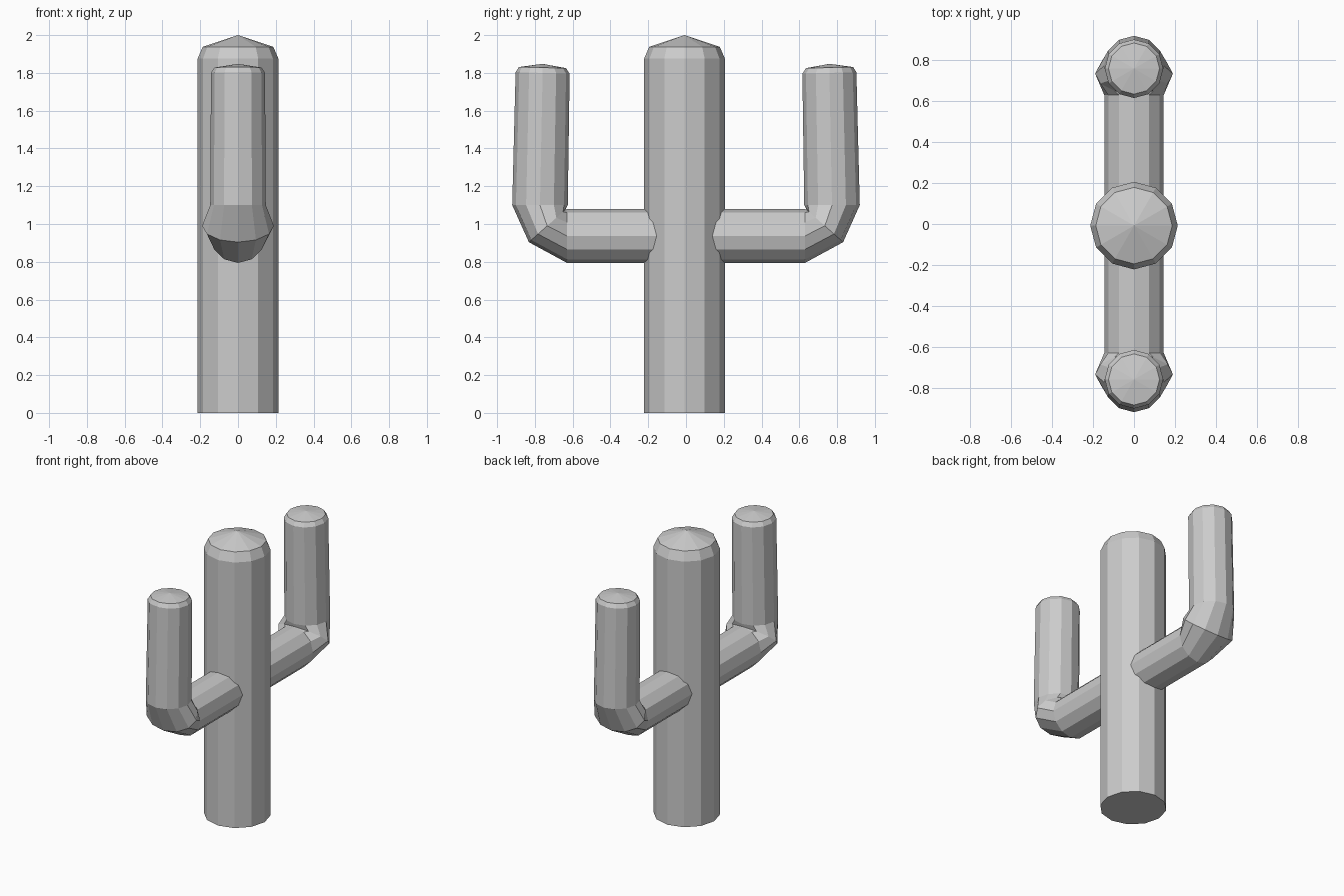
import bpy, bmesh
from math import cos, sin, pi

if "Cube" in bpy.data.objects:
    bpy.data.objects.remove(bpy.data.objects["Cube"])

SIDES = 12


def lofted(name, rings, apex):
    """Skin 12-sided rings (centre, half-axis a, half-axis b), closing with a fan to the apex."""
    bm = bmesh.new()
    loops = []
    for c, a, b in rings:
        loop = []
        for i in range(SIDES):
            t = 2 * pi * i / SIDES
            loop.append(bm.verts.new([c[k] + cos(t) * a[k] + sin(t) * b[k] for k in range(3)]))
        loops.append(loop)
    bm.faces.new(loops[0])
    for lo, hi in zip(loops, loops[1:]):
        for i in range(SIDES):
            j = (i + 1) % SIDES
            bm.faces.new((lo[i], lo[j], hi[j], hi[i]))
    tip = bm.verts.new(apex)
    for i in range(SIDES):
        bm.faces.new((loops[-1][i], loops[-1][(i + 1) % SIDES], tip))
    bmesh.ops.recalc_face_normals(bm, faces=bm.faces)
    mesh = bpy.data.meshes.new(name)
    bm.to_mesh(mesh)
    bm.free()
    obj = bpy.data.objects.new(name, mesh)
    bpy.context.collection.objects.link(obj)
    return obj


# Trunk: straight column with a bevelled, pointed cap
TRUNK_Y = -0.008
trunk = [((0, TRUNK_Y, z), (r, 0, 0), (0, r, 0))
         for z, r in ((0, 0.214), (1.875, 0.214), (1.938, 0.187))]
lofted("trunk", trunk, (0, TRUNK_Y, 2.0))

# Arm section: centre y, centre z, in-plane half-axis (y, z), half width in x
ARM = [
    (0.08, 0.937, 0.0, -0.143, 0.145),     # hidden root inside the trunk
    (0.63, 0.937, 0.0, -0.143, 0.145),     # start of elbow
    (0.735, 0.99, 0.097, -0.086, 0.19),    # wide elbow ring
    (0.773, 1.10, 0.147, 0.0, 0.147),      # end of elbow
    (0.759, 1.80, 0.143, 0.004, 0.143),    # top of upright
    (0.760, 1.828, 0.125, 0.003, 0.125),   # cap bevel
]

# Two mirrored arms, front and back
for name, s in (("front_arm", -1), ("back_arm", 1)):
    rings = [((0, s * y, z), (0, s * uy, uz), (w, 0, 0)) for y, z, uy, uz, w in ARM]
    lofted(name, rings, (0, s * 0.76, 1.848))
